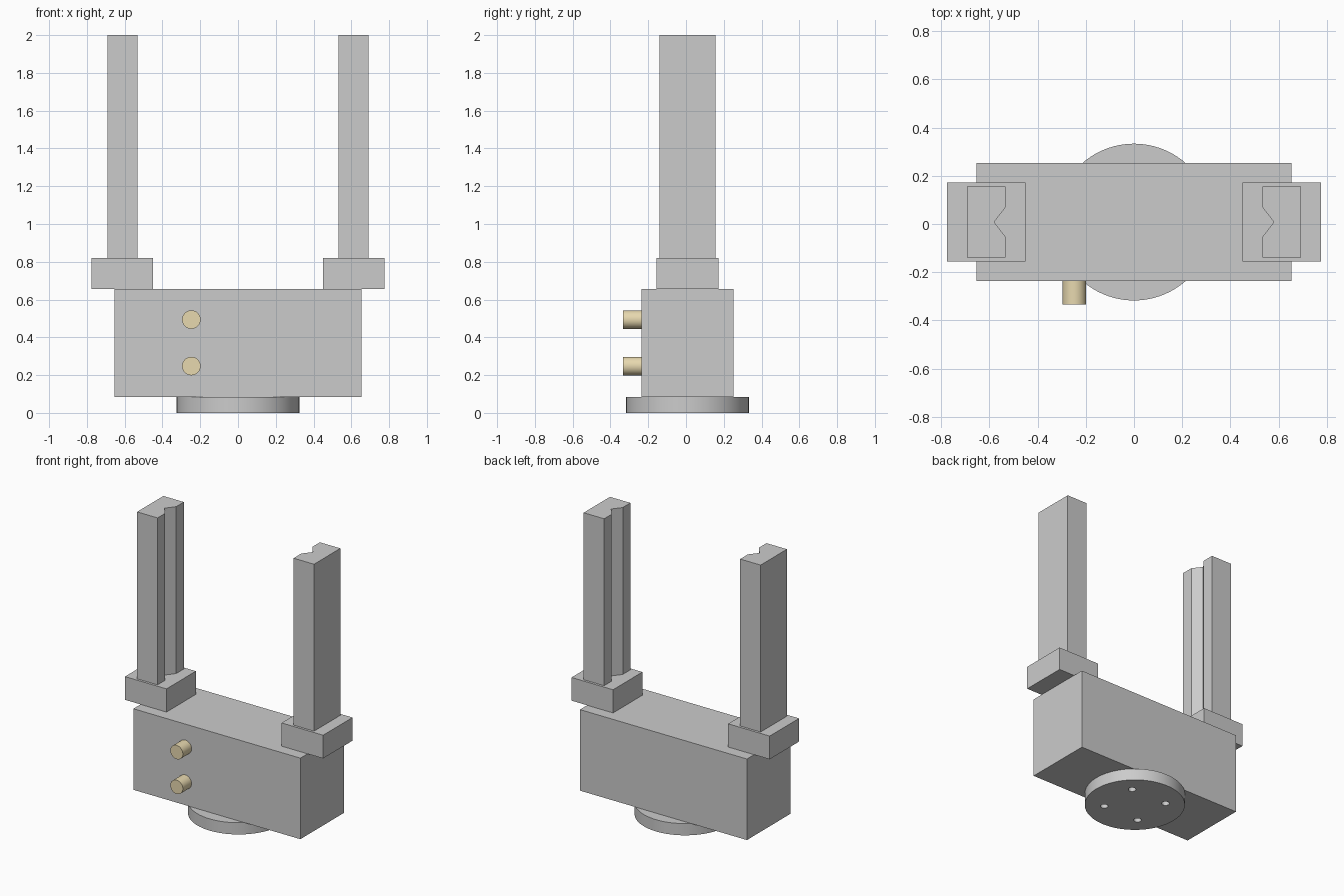
import bpy, bmesh, math
from mathutils import Matrix, Vector

if "Cube" in bpy.data.objects:
    bpy.data.objects.remove(bpy.data.objects["Cube"])

YC = 0.008                      # depth centre of the gripper body
Z_FLANGE, Z_BODY, Z_JAW, Z_TOP = 0.083, 0.656, 0.82, 2.0


def finish(name, bm):
    bmesh.ops.recalc_face_normals(bm, faces=bm.faces)
    mesh = bpy.data.meshes.new(name)
    bm.to_mesh(mesh)
    bm.free()
    obj = bpy.data.objects.new(name, mesh)
    bpy.context.collection.objects.link(obj)
    return obj


def select(obj):
    bpy.ops.object.select_all(action='DESELECT')
    obj.select_set(True)
    bpy.context.view_layer.objects.active = obj


def smooth(obj):
    select(obj)
    bpy.ops.object.shade_smooth_by_angle(angle=math.radians(30))


def prism(name, profile, z0, z1):
    bm = bmesh.new()
    face = bm.faces.new([bm.verts.new((x, y, z0)) for x, y in profile])
    ext = bmesh.ops.extrude_face_region(bm, geom=[face])
    top = [g for g in ext['geom'] if isinstance(g, bmesh.types.BMVert)]
    bmesh.ops.translate(bm, verts=top, vec=(0, 0, z1 - z0))
    return finish(name, bm)


def block(name, x0, x1, half_y, z0, z1):
    a, b = YC - half_y, YC + half_y
    return prism(name, [(x0, a), (x1, a), (x1, b), (x0, b)], z0, z1)


def cylinders(name, centres, radius, depth, segments, rot=Matrix()):
    bm = bmesh.new()
    for c in centres:
        bmesh.ops.create_cone(bm, cap_ends=True, segments=segments,
                              radius1=radius, radius2=radius, depth=depth,
                              matrix=Matrix.Translation(Vector(c)) @ rot)
    return finish(name, bm)


# Mounting flange with four bolt holes
flange = cylinders("mounting_flange", [(0, YC, Z_FLANGE / 2)], 0.325, Z_FLANGE, 96)
angles = [math.radians(45 + 90 * i) for i in range(4)]
cutter = cylinders("bolt_hole_cutter",
                   [(0.2 * math.cos(a), YC + 0.2 * math.sin(a), Z_FLANGE / 2) for a in angles],
                   0.025, 0.2, 32)
cutter.hide_render = True
mod = flange.modifiers.new("bolt_holes", 'BOOLEAN')
mod.operation, mod.solver, mod.object = 'DIFFERENCE', 'EXACT', cutter
select(flange)
bpy.ops.object.modifier_apply(modifier=mod.name)
bpy.data.objects.remove(cutter)
smooth(flange)

# Main body
block("gripper_body", -0.653, 0.653, 0.244, Z_FLANGE, Z_BODY)

# Sliding jaws and V-notched fingers, mirrored left and right
for side, s in (("left", -1), ("right", 1)):
    block(side + "_jaw_base", s * 0.45, s * 0.775, 0.164, Z_BODY, Z_JAW)
    inner, outer, h = s * 0.532, s * 0.692, 0.147
    notch = [(outer, -h), (outer, h), (inner, h), (inner, 0.062),
             (s * 0.58, 0), (inner, -0.062), (inner, -h)]
    prism(side + "_finger", [(x, YC + y) for x, y in notch], Z_JAW, Z_TOP)

# Brass air ports on the front
brass = bpy.data.materials.new("brass")
brass.diffuse_color = (0.8, 0.69, 0.43, 1)
brass.use_nodes = True
brass.node_tree.nodes["Principled BSDF"].inputs["Base Color"].default_value = brass.diffuse_color
front = YC - 0.244
for label, z in (("lower", 0.248), ("upper", 0.494)):
    port = cylinders(label + "_air_port", [(-0.247, (front - 0.333) / 2, z)],
                     0.049, front + 0.333, 48, Matrix.Rotation(math.pi / 2, 4, 'X'))
    port.data.materials.append(brass)
    smooth(port)
